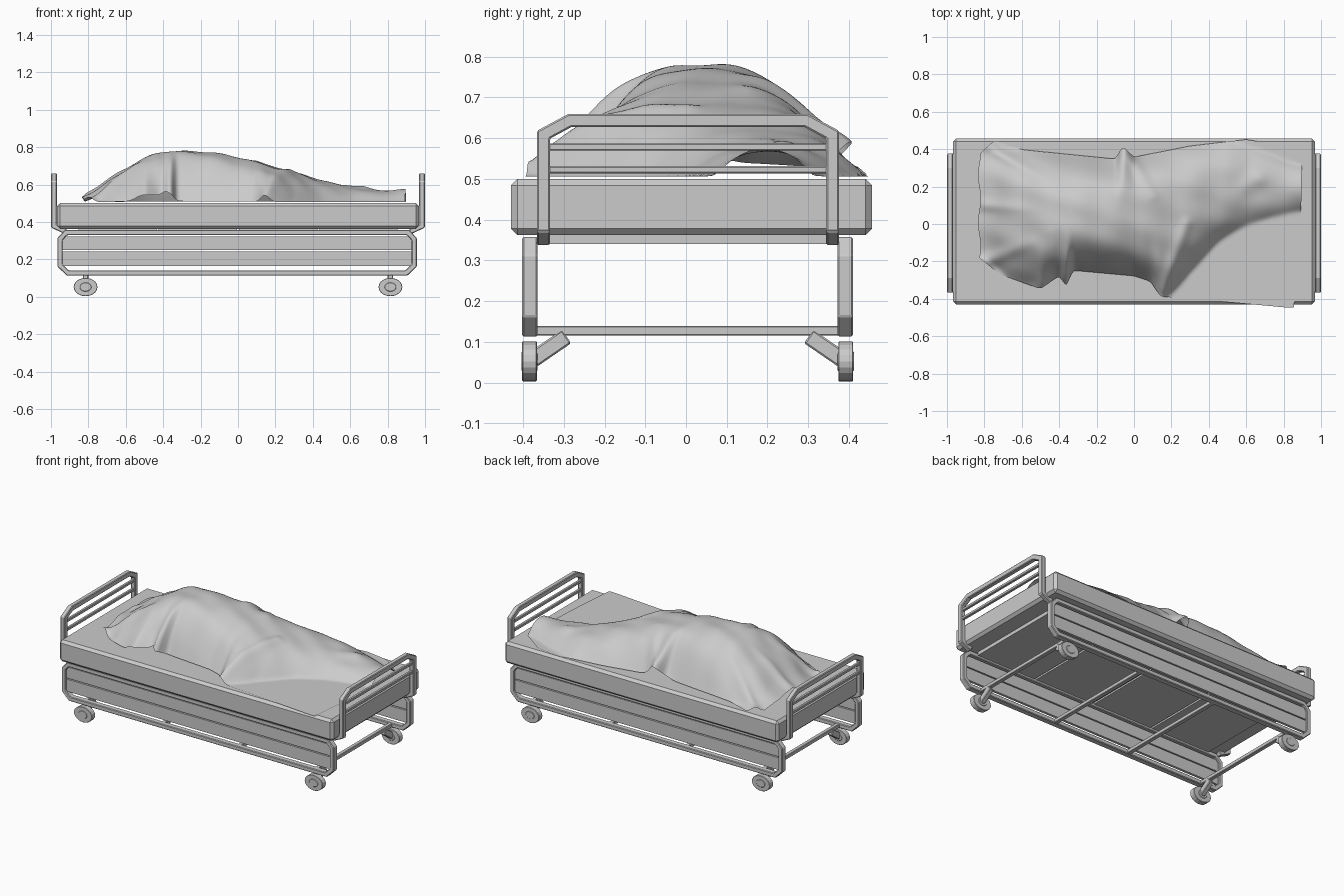
import bpy, bmesh, math
from mathutils import Vector

if "Cube" in bpy.data.objects:
    bpy.data.objects.remove(bpy.data.objects["Cube"])

grey = bpy.data.materials.new("plain grey")
grey.use_nodes = True
grey.diffuse_color = (0.6, 0.6, 0.6, 1)
grey.node_tree.nodes["Principled BSDF"].inputs["Base Color"].default_value = grey.diffuse_color


def finish(bm, name, bevel=0.0):
    """Turn a bmesh into a named object with an optional edge chamfer."""
    bmesh.ops.recalc_face_normals(bm, faces=bm.faces)
    mesh = bpy.data.meshes.new(name)
    bm.to_mesh(mesh)
    bm.free()
    mesh.materials.append(grey)
    obj = bpy.data.objects.new(name, mesh)
    bpy.context.collection.objects.link(obj)
    if bevel:
        mod = obj.modifiers.new("chamfer", "BEVEL")
        mod.width, mod.segments = bevel, 1
    return obj


def box(name, low, high, bevel=0.0):
    bm = bmesh.new()
    bmesh.ops.create_cube(bm, size=1)
    low, high = Vector(low), Vector(high)
    for v in bm.verts:
        v.co = (low + high) / 2 + v.co * (high - low)
    return finish(bm, name, bevel)


def tube(name, path, place, half, depth, closed=False, bevel=0.004):
    """Sweep a mitred rectangular bar along a flat path; place(a, b, d) gives 3D."""
    bm = bmesh.new()
    pts = [Vector(p) for p in path]
    n = len(pts)
    rings = []
    for i, p in enumerate(pts):
        before = pts[i - 1] if closed or i else None
        after = pts[(i + 1) % n] if closed or i < n - 1 else None
        d0 = (p - before).normalized() if before is not None else (after - p).normalized()
        d1 = (after - p).normalized() if after is not None else d0
        side = Vector((-d0.y - d1.y, d0.x + d1.x)).normalized()
        side *= half / max(0.3, side.dot(Vector((-d0.y, d0.x))))
        corners = ((p + side * s, depth * t) for s, t in ((1, 1), (1, -1), (-1, -1), (-1, 1)))
        rings.append([bm.verts.new(place(q.x, q.y, d)) for q, d in corners])
    for i in range(n if closed else n - 1):
        a, b = rings[i], rings[(i + 1) % n]
        for k in range(4):
            bm.faces.new((a[k], a[k - 1], b[k - 1], b[k]))
    if not closed:
        bm.faces.new(rings[0])
        bm.faces.new(rings[-1])
    return finish(bm, name, bevel)


# Mattress and the panelled platform beneath it
box("mattress", (-0.967, -0.43, 0.362), (0.967, 0.457, 0.5), 0.016)
for i in range(4):
    x = -0.86 + i * 0.43
    box("platform_panel", (x + 0.006, -0.36, 0.34), (x + 0.424, 0.37, 0.364))

# Side frames with two boards each
loop = [(-0.91, 0.127), (0.90, 0.127), (0.942, 0.168), (0.942, 0.308),
        (0.91, 0.343), (-0.92, 0.343), (-0.952, 0.308), (-0.952, 0.168)]
for side, y in (("right", -0.383), ("left", 0.391)):
    tube("side_frame_" + side, loop, lambda a, b, d: (a, y + d, b), 0.014, 0.019, True)
    box("upper_board_" + side, (-0.94, y - 0.008, 0.25), (0.93, y + 0.008, 0.322))
    box("lower_board_" + side, (-0.94, y - 0.008, 0.165), (0.93, y + 0.008, 0.243))

# Cross bars between the side frames
for x in (-0.815, -0.27, 0.27, 0.815):
    box("cross_bar", (x - 0.013, -0.38, 0.115), (x + 0.013, 0.385, 0.139), 0.003)


def disc(name, x, y, radius, half):
    """Wheel disc, slightly wider than tall."""
    bm = bmesh.new()
    bmesh.ops.create_cone(bm, cap_ends=True, segments=20, radius1=1, radius2=1, depth=2)
    for v in bm.verts:
        a, b, c = v.co
        v.co = (x + a * radius * 1.3, y + c * half, 0.052 + b * radius)
    return finish(bm, name, 0.002)


# Castors on slanted struts
for x in (-0.815, 0.815):
    for s in (-1, 1):
        y = 0.004 + s * 0.388
        disc("wheel", x, y, 0.049, 0.018)
        disc("wheel_hub", x, y, 0.024, 0.02)
        strut = [(y - s * 0.008, 0.056), (y - s * 0.091, 0.113)]
        tube("castor_strut", strut, lambda a, b, d: (x + d, a, b), 0.02, 0.015)

# Head and foot rails, with legs that bend in under the mattress
arch = [(-0.35, 0.37), (-0.35, 0.608), (-0.285, 0.643),
        (0.295, 0.643), (0.36, 0.608), (0.36, 0.37)]
for s, end in ((-1, "head"), (1, "foot")):
    tube(end + "_rail", arch, lambda a, b, d: (s * 0.984 + d, a, b), 0.016, 0.015)
    for z in (0.522, 0.578):
        box(end + "_slat", (s * 0.984 - 0.009, -0.34, z - 0.009),
            (s * 0.984 + 0.009, 0.35, z + 0.009), 0.003)
    for y in (-0.35, 0.36):
        leg = [(s * 0.984, 0.40), (s * 0.984, 0.378), (s * 0.92, 0.348)]
        tube(end + "_rail_leg", leg, lambda a, b, d: (a, y + d, b), 0.014, 0.016)

# Blanket: outlines, crest of the covered shape and folds
front_edge = [(-0.83, -0.18), (-0.72, -0.27), (-0.5, -0.35), (-0.4, -0.28), (-0.36, -0.34),
              (-0.33, -0.25), (0.0, -0.28), (0.09, -0.31), (0.14, -0.39), (0.86, -0.45)]
back_edge = [(-0.83, 0.38), (-0.75, 0.45), (-0.6, 0.4), (-0.1, 0.35), (-0.06, 0.42),
             (0.0, 0.36), (0.3, 0.42), (0.6, 0.455), (0.75, 0.43), (0.9, 0.32)]
# x, crest y, height, reach to the front, reach to the back
crest = [(-0.83, 0.12, 0.03, 0.28, 0.27), (-0.6, 0.06, 0.175, 0.40, 0.34),
         (-0.42, 0.04, 0.264, 0.38, 0.36), (-0.15, 0.05, 0.264, 0.36, 0.36),
         (0.05, 0.06, 0.228, 0.4, 0.36), (0.18, 0.08, 0.192, 0.46, 0.36),
         (0.3, 0.12, 0.16, 0.38, 0.33), (0.45, 0.17, 0.115, 0.27, 0.28),
         (0.62, 0.2, 0.072, 0.2, 0.21), (0.9, 0.2, 0.055, 0.13, 0.11)]
# start, end, height, width
folds = [((-0.36, -0.34), (-0.45, -0.05), 0.035, 0.03), ((0.14, -0.39), (0.28, 0.0), 0.04, 0.03),
         ((-0.06, 0.43), (0.1, 0.15), 0.045, 0.03), ((-0.07, 0.4), (-0.05, 0.42), 0.05, 0.06),
         ((0.6, 0.2), (0.66, 0.24), 0.025, 0.05), ((-0.78, 0.41), (-0.5, 0.25), 0.03, 0.03),
         ((-0.8, -0.2), (-0.55, -0.1), 0.03, 0.035), ((-0.52, -0.36), (-0.4, -0.29), 0.035, 0.05),
         ((-0.8, 0.1), (-0.55, 0.08), 0.02, 0.03), ((0.88, 0.2), (0.9, 0.2), 0.015, 0.06)]


def sample(table, x, ease=False):
    """Interpolate a table of rows keyed by their first value."""
    x = min(max(x, table[0][0]), table[-1][0])
    for k in range(len(table) - 1):
        a, b = table[k], table[k + 1]
        if x <= b[0]:
            t = (x - a[0]) / (b[0] - a[0])
            if not ease:
                return [p + (q - p) * t for p, q in zip(a, b)][1:]
            prev, nxt = table[max(k - 1, 0)], table[min(k + 2, len(table) - 1)]
            out = []
            for o, p, q, r in zip(prev, a, b, nxt):
                out.append(p + t / 2 * (q - o + t * (2 * o - 5 * p + 4 * q - r
                                                     + t * (3 * (p - q) + r - o))))
            return out[1:]


def blanket_height(x, y, front, back):
    cy, h, fw, bw = sample(crest, x, True)
    reach = min(fw, cy - front) if y < cy else min(bw, back - cy)
    s = min(1, abs(y - cy) / reach)
    z = h * (1 - s ** 3) ** 1.1
    p = Vector((x, y))
    for start, end, height, width in folds:
        a, b = Vector(start), Vector(end)
        t = min(1, max(0, (p - a).dot(b - a) / (b - a).length_squared))
        gap = (p - a.lerp(b, t)).length
        strength = height * (1 - min(0.85, z * 4))
        z += strength * math.exp(-(gap / width) ** 2)
    ripple = math.sin(x * 23 + y * 17) * math.sin(x * 9 - y * 21)
    return 0.506 + z + 0.005 * ripple * min(1, z * 12)


bm = bmesh.new()
cols, rows = 140, 72
grid = []
for i in range(cols + 1):
    x = -0.83 + 1.73 * i / cols
    front, back = sample(front_edge, x)[0], sample(back_edge, x)[0]
    line = []
    for j in range(rows + 1):
        v = j / rows
        y = front + (back - front) * v
        slant = 0.06 * (1 - v) ** 2 * max(0, x) ** 3
        wave = 0.015 * math.sin(v * 14) * max(0, -x) ** 4
        line.append(bm.verts.new((x - slant + wave, y, blanket_height(x, y, front, back))))
    grid.append(line)
for a, b in zip(grid, grid[1:]):
    for j in range(rows):
        bm.faces.new((a[j], b[j], b[j + 1], a[j + 1]))
blanket = finish(bm, "blanket")
relax = blanket.modifiers.new("relax", "SMOOTH")
relax.factor, relax.iterations = 0.5, 3
blanket.data.polygons.foreach_set("use_smooth", [True] * len(blanket.data.polygons))
